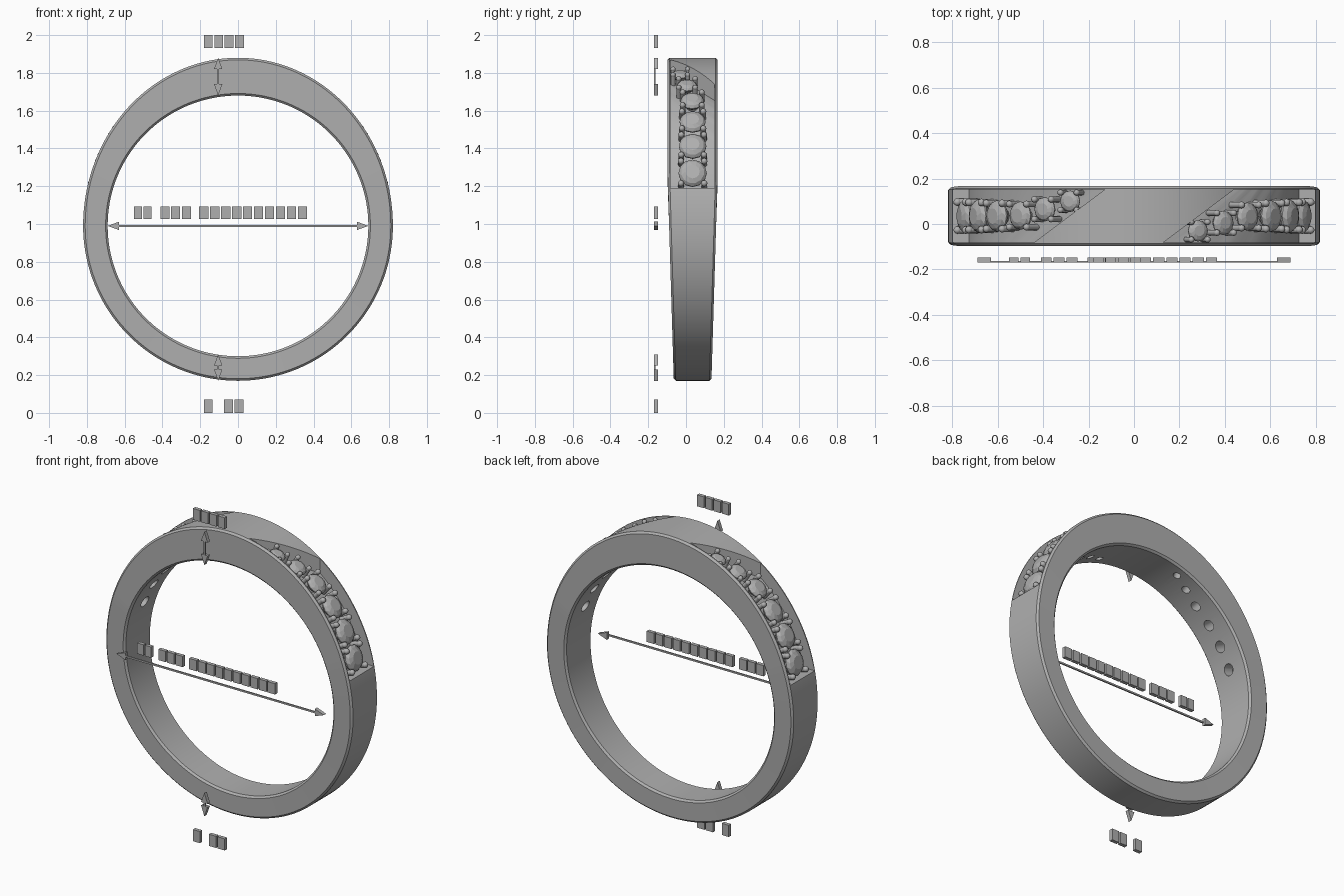
import bpy, bmesh, math
from mathutils import Vector, Matrix

if "Cube" in bpy.data.objects:
    bpy.data.objects.remove(bpy.data.objects["Cube"])

CZ, CY = 0.99, 0.035          # ring centre height and depth
RI, RX, RZ = 0.69, 0.82, 0.89  # bore radius, outer half width, crown height

metal = bpy.data.materials.new("plain grey")
metal.use_nodes = True
GREY = (0.43, 0.43, 0.43, 1)
metal.diffuse_color = GREY
metal.node_tree.nodes["Principled BSDF"].inputs["Base Color"].default_value = GREY


def finish(bm, name, smooth=None):
    bmesh.ops.recalc_face_normals(bm, faces=bm.faces)
    me = bpy.data.meshes.new(name)
    bm.to_mesh(me)
    bm.free()
    me.materials.append(metal)
    ob = bpy.data.objects.new(name, me)
    bpy.context.collection.objects.link(ob)
    if smooth:
        shade(me, smooth)
    return ob


def shade(me, degrees):
    for p in me.polygons:
        p.use_smooth = True
    me.set_sharp_from_angle(angle=math.radians(degrees))


def loft(bm, sections, closed):
    """Skin a list of equal point loops."""
    rows = [[bm.verts.new(p) for p in s] for s in sections]
    n = len(rows[0])
    for i in range(len(rows) if closed else len(rows) - 1):
        a, b = rows[i], rows[(i + 1) % len(rows)]
        for j in range(n):
            k = (j + 1) % n
            bm.faces.new((a[j], a[k], b[k], b[j]))
    if not closed:
        bm.faces.new(rows[0])
        bm.faces.new(rows[-1])


def half_turn():
    """Rotation that carries the left side onto the right side."""
    c = Matrix.Translation((0, CY, 0))
    return c @ Matrix.Rotation(math.pi, 4, 'Z') @ c.inverted()


SIDES = (("left", Matrix.Identity(4)), ("right", half_turn()))

# Band: round below, taller above, tapering in width towards the base
bm = bmesh.new()
sections = []
STEPS, C = 144, 0.011
for i in range(STEPS):
    a = math.tau * i / STEPS
    ca, sa = math.cos(a), math.sin(a)
    ro = Vector((RX * ca, (RZ if sa > 0 else RX) * sa))
    d = Vector((ca, sa))
    w = 0.1 + 0.033 * min(1, (sa + 1) / 1.35)
    outer, inner = ro, d * RI
    prof = [(outer, w - C), (outer - d * C, w), (inner + d * C, w), (inner, w - C)]
    prof += [(p, -y) for p, y in reversed(prof)]
    sections.append([(p.x, CY + y, CZ + p.y) for p, y in prof])
loft(bm, sections, True)
band = finish(bm, "band")

# Stone seats: angle on the band, depth, stone radius
STONES = [(19, 0.035, 0.075), (29.5, 0.035, 0.073), (40, 0.035, 0.069),
          (50.5, 0.033, 0.062), (60, 0.005, 0.053), (69, -0.03, 0.047)]


def seat(angle, y):
    """Frame at a stone, local z pointing out of the band."""
    a = math.radians(angle)
    pos = Vector(((RX - 0.035) * math.cos(a), y, CZ + (RZ - 0.035) * math.sin(a)))
    n = Vector((math.cos(a) / RX, 0, math.sin(a) / RZ)).normalized()
    yv = Vector((0, 1, 0))
    m = Matrix((yv.cross(n), yv, n)).transposed().to_4x4()
    return Matrix.Translation(pos) @ m


# Channel cutter: flat ledge below, slanted end wall near the crown
bm = bmesh.new()
DEPTH, HALF, N = 0.07, 0.116, 28
for _, turn in SIDES:
    sections = []
    for i in range(N + 1):
        loop = []
        for y, xe, inset in ((-HALF, 0.13, DEPTH), (-HALF, 0.13, -0.06),
                             (HALF, 0.44, -0.06), (HALF, 0.44, DEPTH)):
            rx, rz = RX - inset, RZ - inset
            a0, a1 = math.asin(0.2 / rz), math.acos(xe / rx)
            a = a0 + (a1 - a0) * i / N
            loop.append(turn @ Vector((rx * math.cos(a), CY + y, CZ + rz * math.sin(a))))
        sections.append(loop)
    loft(bm, sections, False)
channel_cutter = finish(bm, "channel_cutter")

# Hole cutter: a drilled hole under each stone
bm = bmesh.new()
for _, turn in SIDES:
    for angle, y, r in STONES:
        bmesh.ops.create_cone(bm, cap_ends=True, segments=20, radius1=r * 0.45, radius2=r * 0.45,
                              depth=0.24, matrix=turn @ seat(angle, y) @ Matrix.Translation((0, 0, -0.08)))
hole_cutter = finish(bm, "hole_cutter")

for cutter in (channel_cutter, hole_cutter):
    cutter.hide_render = True
    mod = band.modifiers.new(cutter.name, 'BOOLEAN')
    mod.operation = 'DIFFERENCE'
    mod.solver = 'EXACT'
    mod.object = cutter
bpy.context.view_layer.update()
cut = bpy.data.meshes.new_from_object(band.evaluated_get(bpy.context.evaluated_depsgraph_get()))
band.modifiers.clear()
band.data = cut
shade(cut, 25)
for cutter in (channel_cutter, hole_cutter):
    bpy.data.objects.remove(cutter)

# Faceted stones and their four beaded prongs
GEM = [(0.5, 0.4), (0.82, 0.26), (1, 0.05), (1, -0.05), (0.55, -0.5), (0.06, -0.85)]
for side, turn in SIDES:
    gems, prongs = bmesh.new(), bmesh.new()
    for angle, y, r in STONES:
        m = turn @ seat(angle, y)
        rings = []
        for k, (gr, gz) in enumerate(GEM):
            shift = 0.5 if k == 1 else 0
            rings.append([m @ Vector((r * gr * math.cos(math.tau * (j + shift) / 12),
                                      r * gr * math.sin(math.tau * (j + shift) / 12), r * gz))
                          for j in range(12)])
        loft(gems, rings, False)
        bead = 0.008 + r * 0.12
        for q in range(4):
            t = math.radians(45 + 90 * q)
            p = Vector((math.cos(t), math.sin(t), 0)) * r * 1.16
            post = m @ Matrix.Translation(p)
            bmesh.ops.create_cone(prongs, cap_ends=True, segments=12, radius1=bead * 0.9, radius2=bead * 0.9,
                                  depth=0.07, matrix=post @ Matrix.Translation((0, 0, -0.018)))
            bmesh.ops.create_uvsphere(prongs, u_segments=12, v_segments=8, radius=bead,
                                      matrix=post @ Matrix.Translation((0, 0, 0.018)))
    finish(gems, side + "_stones")
    finish(prongs, side + "_prongs", 40)


# Measuring arrows: thin shaft with a flat head at each end
def box(bm, x0, x1, y0, y1, z0, z1):
    m = Matrix.Translation(((x0 + x1) / 2, (y0 + y1) / 2, (z0 + z1) / 2))
    bmesh.ops.create_cube(bm, size=1, matrix=m @ Matrix.Diagonal((x1 - x0, y1 - y0, z1 - z0, 1)))


Y0, Y1 = -0.17, -0.148


def arrow(name, start, end):
    bm = bmesh.new()
    a, b = Vector(start), Vector(end)
    d = (b - a).normalized()
    s = Vector((-d.y, d.x))
    for tip, u in ((a, d), (b, -d)):
        base = tip + u * 0.06
        tri = [tip, base + s * 0.022, base - s * 0.022]
        loft(bm, [[(p.x, y, p.y) for p in tri] for y in (Y0, Y1)], False)
    a, b = a + d * 0.05, b - d * 0.05
    bar = [a + s * 0.005, b + s * 0.005, b - s * 0.005, a - s * 0.005]
    loft(bm, [[(p.x, y, p.y) for p in bar] for y in (Y0, Y0 + 0.008)], False)
    finish(bm, name)


arrow("bore_arrow", (-RI, CZ), (RI, CZ))
arrow("crown_arrow", (-0.105, CZ + RI), (-0.105, CZ + RZ))
arrow("base_arrow", (-0.105, CZ - RX), (-0.105, CZ - RI + 0.01))


# Blank label tiles beside the arrows
def tiles(name, z0, z1, groups):
    bm = bmesh.new()
    for x0, x1, count in groups:
        step = (x1 - x0) / count
        for i in range(count):
            box(bm, x0 + step * (i + 0.08), x0 + step * (i + 0.92), Y0, Y1, z0, z1)
    finish(bm, name)


tiles("crown_label", 1.932, 2.0, [(-0.185, 0.035, 4)])
tiles("base_label", 0.0, 0.07, [(-0.185, -0.13, 1), (-0.08, 0.035, 2)])
tiles("bore_label", 1.027, 1.092, [(-0.555, -0.455, 2), (-0.415, -0.245, 3), (-0.21, 0.37, 10)])
